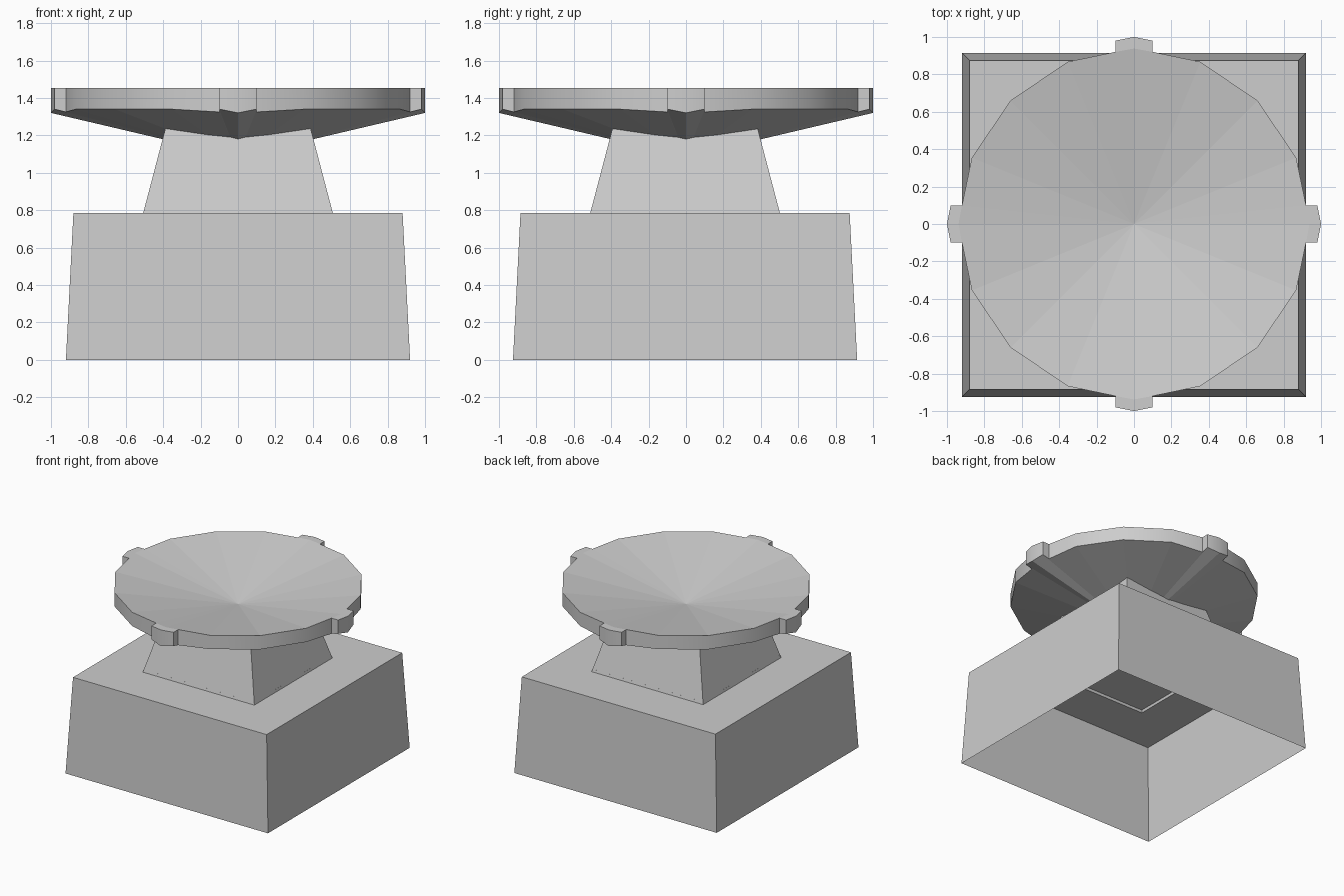
import bpy, bmesh, math

cube = bpy.data.objects.get("Cube")
if cube:
    bpy.data.objects.remove(cube, do_unlink=True)

COLOUR = (0.61, 0.61, 0.61, 1)
grey = bpy.data.materials.new("plain_grey")
grey.use_nodes = True
grey.diffuse_color = COLOUR
grey.node_tree.nodes["Principled BSDF"].inputs["Base Color"].default_value = COLOUR


def finish(bm, name):
    mesh = bpy.data.meshes.new(name)
    bm.to_mesh(mesh)
    bm.free()
    mesh.materials.append(grey)
    obj = bpy.data.objects.new(name, mesh)
    bpy.context.collection.objects.link(obj)
    return obj


def bridge(bm, low, high):
    n = len(low)
    for i in range(n):
        j = (i + 1) % n
        bm.faces.new((low[i], low[j], high[j], high[i]))


def square_ring(bm, half, z):
    shift = -0.005
    return [bm.verts.new((sx * half, sy * half + shift, z))
            for sx, sy in ((-1, -1), (1, -1), (1, 1), (-1, 1))]


# Hollow base: tapered walls and a top with a square opening, open below
bm = bmesh.new()
rings = [square_ring(bm, h, z) for h, z in ((0.92, 0), (0.88, 0.785), (0.507, 0.785))]
for low, high in zip(rings, rings[1:]):
    bridge(bm, low, high)
finish(bm, "base")

# Tapered neck with a slightly recessed floor
bm = bmesh.new()
rings = [square_ring(bm, h, z) for h, z in ((0.507, 0.785), (0.386, 1.245))]
bridge(bm, *rings)
bm.faces.new(rings[1])
bm.faces.new(reversed(square_ring(bm, 0.502, 0.805)))
finish(bm, "neck")

# Shallow dish: one quarter of the outline (x, y, lower edge z), turned four times
RIM, EDGE = 1.453, 1.34
quarter = [(1, 0, 1.32), (0.98, 0.1, EDGE), (0.92, 0.1, 1.325), (0.867, 0.355, EDGE),
           (0.66, 0.66, EDGE), (0.355, 0.867, EDGE), (0.1, 0.92, 1.325), (0.1, 0.98, EDGE)]
bm = bmesh.new()
top, bottom, inner = [], [], []
for q in range(4):
    c, s = round(math.cos(q * math.pi / 2)), round(math.sin(q * math.pi / 2))
    for px, py, low_z in quarter:
        x, y = px * c - py * s, px * s + py * c
        top.append(bm.verts.new((x, y, RIM)))
        bottom.append(bm.verts.new((x, y, low_z)))
    inner.append(bm.verts.new((0.938 * c, 0.938 * s, RIM)))
bridge(bm, bottom, top)

# Flat lug tops
fan = []
for q in range(4):
    b = q * 8
    bm.faces.new((top[b - 2], top[b - 1], top[b], top[b + 1], top[b + 2], inner[q]))
    fan += [inner[q]] + top[b + 2:b + 7]

# Sunken upper cone and lower cone
hollow = bm.verts.new((0, 0, 1.285))
point = bm.verts.new((0, 0, 1.085))
for i in range(len(fan)):
    bm.faces.new((fan[i], fan[(i + 1) % len(fan)], hollow))
for i in range(len(bottom)):
    bm.faces.new((bottom[(i + 1) % len(bottom)], bottom[i], point))
dish = finish(bm, "dish")

# Smooth rim, faceted cones
bpy.ops.object.select_all(action="DESELECT")
dish.select_set(True)
bpy.context.view_layer.objects.active = dish
bpy.ops.object.shade_smooth_by_angle(angle=math.radians(30))
for face in dish.data.polygons:
    face.use_smooth = abs(face.normal.z) < 0.2
